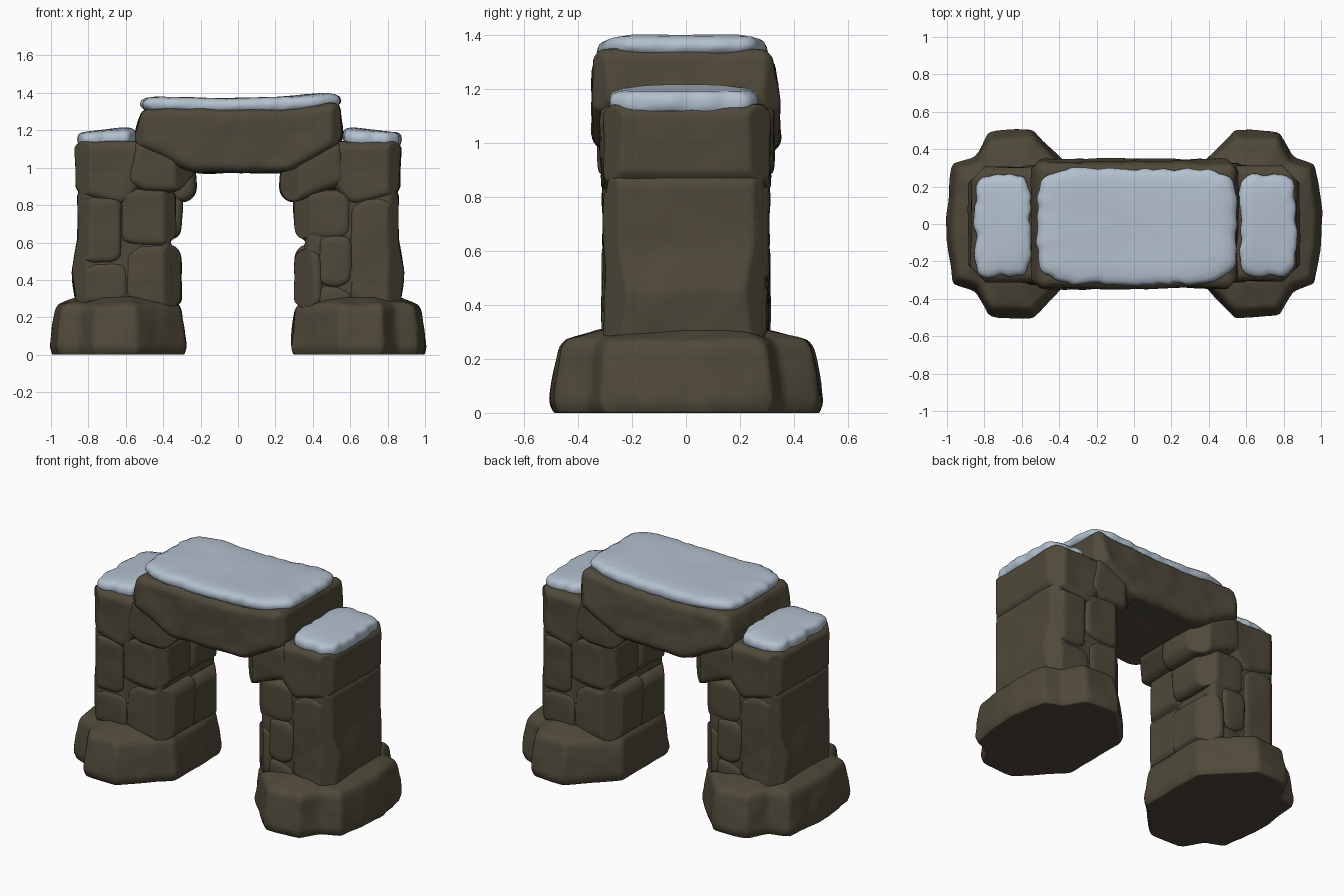
import bpy, bmesh, math, random
from mathutils import Vector, Matrix, noise

if "Cube" in bpy.data.objects:
    bpy.data.objects.remove(bpy.data.objects["Cube"])

random.seed(4)


def material(name, rgb):
    m = bpy.data.materials.new(name)
    m.diffuse_color = (*rgb, 1)
    m.use_nodes = True
    m.node_tree.nodes["Principled BSDF"].inputs["Base Color"].default_value = m.diffuse_color
    return m


ROCK = material("brown_rock", (0.080, 0.067, 0.043))
SNOW = material("pale_snow", (0.45, 0.53, 0.62))


def loft(name, rings):
    """Closed solid through rings of points with equal counts."""
    bm = bmesh.new()
    loops = [[bm.verts.new(p) for p in r] for r in rings]
    n = len(loops[0])
    for a, b in zip(loops, loops[1:]):
        for i in range(n):
            bm.faces.new((a[i], a[(i + 1) % n], b[(i + 1) % n], b[i]))
    bm.faces.new(loops[0])
    bm.faces.new(loops[-1])
    bmesh.ops.recalc_face_normals(bm, faces=bm.faces)
    me = bpy.data.meshes.new(name)
    bm.to_mesh(me)
    bm.free()
    ob = bpy.data.objects.new(name, me)
    bpy.context.collection.objects.link(ob)
    return ob


def weather(ob, bevel, amount=0.006, outer=9, inner=9):
    """Chamfer, remesh and roughen a solid; outer and inner cut the plan corners."""
    if bevel:
        b = ob.modifiers.new("chamfer", 'BEVEL')
        b.width, b.segments = bevel, 1
        b.limit_method, b.angle_limit = 'ANGLE', math.radians(25)
    r = ob.modifiers.new("remesh", 'REMESH')
    r.mode, r.voxel_size = 'VOXEL', 0.016
    s = ob.modifiers.new("smooth", 'SMOOTH')
    s.factor, s.iterations = 0.5, 3
    dg = bpy.context.evaluated_depsgraph_get()
    me = bpy.data.meshes.new_from_object(ob.evaluated_get(dg))
    ob.modifiers.clear()
    ob.data = me
    moves = [v.normal * amount * (noise.noise(v.co * 5) + 0.4 * noise.noise(v.co * 11))
             for v in me.vertices]
    for v, d in zip(me.vertices, moves):
        v.co += d
        sx, sy = math.copysign(1, v.co.x), math.copysign(1, v.co.y)
        e = max(0, abs(v.co.x) + abs(v.co.y) - outer) / 2
        f = max(0, abs(v.co.y) - abs(v.co.x) - inner) / 2
        v.co.x += sx * (f - e)
        v.co.y -= sy * (f + e)
        v.co.z = max(v.co.z, 0)
    me.materials.clear()
    me.materials.append(ROCK)
    me.shade_smooth()
    return ob


def stone(name, profile, y0, y1, bevel=0.03, inner=-0.09):
    """Front profile (x, z) extruded from y0 to y1."""
    ob = loft(name, [[(x, y, z) for x, z in profile] for y in (y0, y1)])
    return weather(ob, bevel, 0.008, 1.105, inner)


def block(x0, x1, z0, z1):
    """Outline of a rough block: a box with unevenly cut corners."""
    pts = []
    for x, z, sx, sz in ((x0, z0, 1, 1), (x1, z0, -1, 1), (x1, z1, -1, -1), (x0, z1, 1, -1)):
        a, b = random.uniform(0.02, 0.09), random.uniform(0.01, 0.06)
        pair = [(x, z + sz * b), (x + sx * a, z)]
        pts += pair if sx == sz else pair[::-1]
    return pts


def turned_copy(ob, name):
    """Copy turned half way round the vertical axis for the back."""
    c = ob.copy()
    c.data = ob.data.copy()
    c.data.transform(Matrix.Rotation(math.pi, 4, 'Z'))
    c.name = name
    bpy.context.collection.objects.link(c)


# wide footing under each pillar
half = [(-1.005, 0.07), (-0.97, 0.32), (-0.85, 0.36), (-0.777, 0.495),
        (-0.54, 0.508), (-0.38, 0.345), (-0.28, 0.24)]
foot = half + [(x, -y) for x, y in reversed(half)]
levels = [(-0.03, 0.95), (0.0, 0.965), (0.04, 1.0), (0.16, 0.965),
          (0.245, 0.93), (0.27, 0.89), (0.305, 0.62)]
for side, sx in (("left", 1), ("right", -1)):
    rings = [[(sx * (-0.64 + (x + 0.64) * s), y * s, z) for x, y in foot] for z, s in levels]
    weather(loft(side + "_footing", rings), 0, 0.01)

# full-depth pillar core and cap block, repeated on the other side
core = stone("left_pillar_core", [(-0.865, 0.25), (-0.885, 0.45), (-0.86, 0.62),
             (-0.86, 0.88), (-0.37, 0.88), (-0.345, 0.25)], -0.292, 0.292, 0.02)
turned_copy(core, "right_pillar_core")
cap = stone("left_cap_block", [(-0.865, 0.86), (-0.868, 1.14), (-0.5, 1.14),
            (-0.47, 0.95), (-0.6, 0.79), (-0.76, 0.83)], -0.312, 0.308, 0.03)
turned_copy(cap, "right_cap_block")

# facing stones seen on the front; each also appears turned on the back
facing = {"left_outer_lower": (-0.852, -0.59, 0.27, 0.495),
          "left_outer_upper": (-0.85, -0.62, 0.49, 0.845),
          "left_inner_lower": (-0.60, -0.305, 0.25, 0.59),
          "left_inner_upper": (-0.625, -0.33, 0.585, 0.89),
          "right_outer_column": (0.595, 0.85, 0.25, 0.84),
          "right_middle_block": (0.43, 0.61, 0.36, 0.64),
          "right_upper_block": (0.30, 0.605, 0.62, 0.88),
          "right_inner_lower": (0.30, 0.45, 0.25, 0.57),
          "right_low_block": (0.41, 0.61, 0.25, 0.37)}
for i, (name, box) in enumerate(facing.items()):
    ob = stone(name + "_front", block(*box), -0.302 - 0.008 * (i % 2), 0.02, 0.018)
    turned_copy(ob, name + "_turned_back")

# sloping corbels that carry the lintel
left = stone("left_corbel_front", [(-0.60, 0.92), (-0.55, 1.15), (-0.36, 1.12),
             (-0.21, 0.99), (-0.32, 0.865), (-0.50, 0.87)], -0.322, 0.03, 0.025, -0.01)
right = stone("right_corbel_front", [(0.58, 0.92), (0.55, 1.15), (0.38, 1.11),
              (0.225, 0.99), (0.225, 0.85), (0.30, 0.81)], -0.316, 0.03, 0.025, -0.01)
turned_copy(left, "right_corbel_back")
turned_copy(right, "left_corbel_back")

# large lintel stone across the top
profile = [(-0.56, 1.13), (-0.51, 1.32), (0, 1.31), (0.25, 1.315), (0.54, 1.355),
           (0.56, 1.14), (0.40, 1.05), (0.27, 0.975), (-0.25, 0.975), (-0.38, 1.05)]
lintel = loft("lintel", [[(x, y, z) for x, z in profile] for y in (-0.343, 0.352)])
for v in lintel.data.vertices:          # the back leans in toward the top
    if v.co.y > 0:
        v.co.y -= max(0, v.co.z - 1.15) * 0.18
weather(lintel, 0.03, 0.012, 0.845)


def snow(name, cx, cy, hx, hy, height, n=120):
    """Soft slab with a wavy edge that follows a height rule."""
    rings = []
    for s, z in ((0.90, -0.02), (0.96, -0.012), (0.995, 0.006), (1.0, 0.024), (0.985, 0.042),
                 (0.94, 0.054), (0.85, 0.061), (0.65, 0.064), (0.4, 0.064), (0.15, 0.064)):
        ring = []
        for i in range(n):
            a = 2 * math.pi * i / n
            c, d = math.cos(a), math.sin(a)
            r = (abs(c) ** 5.5 + abs(d) ** 5.5) ** (-1 / 5.5)
            x, y = hx * c * r, hy * d * r
            wave = noise.noise(Vector((x * 14 + cx * 9, y * 14, 0)))
            x, y = (x + c * 0.02 * wave) * s + cx, (y + d * 0.02 * wave) * s + cy
            ring.append((x, y, height(x, y) + z + 0.014 * wave * (z < 0.02)))
        rings.append(ring)
    ob = loft(name, rings)
    ob.data.materials.append(SNOW)
    ob.data.shade_smooth()


# snow on the lintel and on both caps
snow("lintel_snow", 0.015, -0.012, 0.534, 0.308,
     lambda x, y: 1.308 + (0.03 if x > 0 else 0.012) * min(1, abs(x) / 0.45) ** 2
     + 0.006 * noise.noise(Vector((x * 5, y * 5, 3))))
for side, cx in (("left", -0.70), ("right", 0.715)):
    snow(side + "_cap_snow", cx, -0.01, 0.150, 0.272,
         lambda x, y: 1.128 + 0.024 * max(0, min(1, (0.82 - abs(x)) / 0.2))
         * (1 - (y / 0.35) ** 2))
